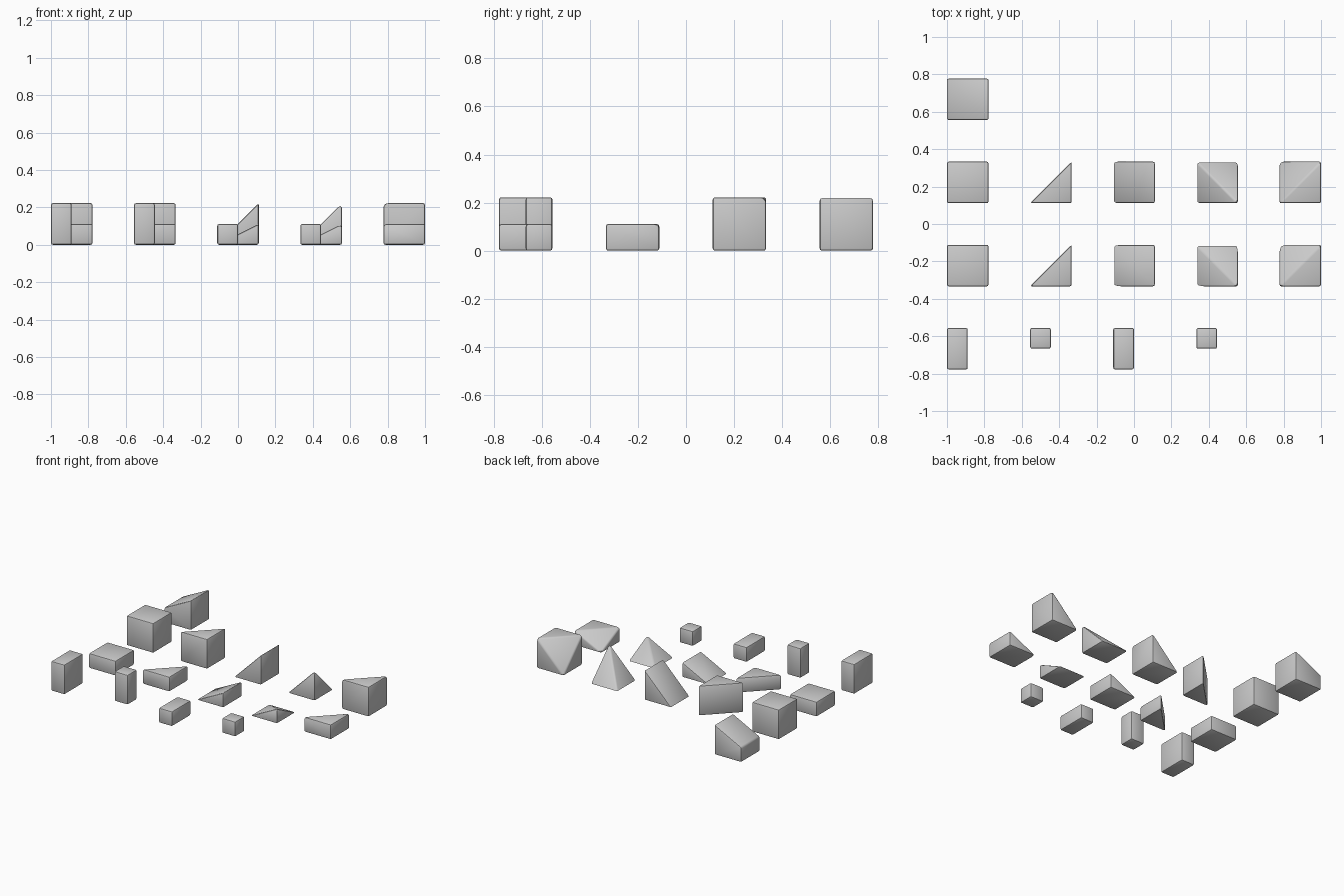
import bpy, bmesh, math

if "Cube" in bpy.data.objects:
    bpy.data.objects.remove(bpy.data.objects["Cube"])

U = 2 / 9          # one block cell
H = U / 2          # half cell
PITCH = 2 * U      # spacing between cells


def block(name, col, row, points, height=U, sx=U, sy=U, oy=0.0):
    """Bevelled convex block from unit-cube corner points, placed in the grid."""
    x0 = -1 + col * PITCH
    y0 = -3.5 * U + row * PITCH + oy
    bm = bmesh.new()
    for x, y, z in points:
        bm.verts.new((x0 + x * sx, y0 + y * sy, z * height))
    bmesh.ops.convex_hull(bm, input=bm.verts[:])
    bmesh.ops.dissolve_limit(bm, angle_limit=math.radians(1),
                             verts=bm.verts[:], edges=bm.edges[:])
    bmesh.ops.recalc_face_normals(bm, faces=bm.faces[:])
    bmesh.ops.bevel(bm, geom=bm.edges[:], offset=0.01, offset_type='OFFSET',
                    segments=2, profile=0.5, affect='EDGES', clamp_overlap=True)
    me = bpy.data.meshes.new(name)
    bm.to_mesh(me)
    bm.free()
    ob = bpy.data.objects.new(name, me)
    bpy.context.collection.objects.link(ob)
    bpy.ops.object.select_all(action='DESELECT')
    ob.select_set(True)
    bpy.context.view_layer.objects.active = ob
    bpy.ops.object.shade_smooth_by_angle(angle=math.radians(35))
    return ob


# Block shapes as subsets of the unit-cube corners
BASE = [(0, 0, 0), (1, 0, 0), (1, 1, 0), (0, 1, 0)]
CUBE = BASE + [(x, y, 1) for x, y, _ in BASE]
PRISM = [p for p in CUBE if p[:2] != (0, 1)]
RAMP = BASE + [(1, 0, 1), (1, 1, 1)]
CORNER = BASE + [(1, 0, 1)]
INNER_CORNER = [p for p in CUBE if p != (0, 1, 1)]
HALF_RAMP = RAMP + [(0, 0, 0.5), (0, 1, 0.5)]

# Two middle rows: full-height blocks behind, half-height blocks in front
shapes = [("cube", CUBE), ("prism", PRISM), ("ramp", RAMP),
          ("corner_slope", CORNER), ("inner_corner", INNER_CORNER)]
for col, (name, pts) in enumerate(shapes):
    block("full_" + name, col, 2, pts)
    block("half_" + name, col, 1, pts, height=H)

# Raised ramp in the back row
block("raised_ramp", 0, 3, HALF_RAMP)

# Small blocks in the front row
block("upright_panel", 0, 0, CUBE, sx=H)
block("pillar", 1, 0, CUBE, sx=H, sy=H, oy=H)
block("beam", 2, 0, CUBE, height=H, sx=H)
block("small_cube", 3, 0, CUBE, height=H, sx=H, sy=H, oy=H)
